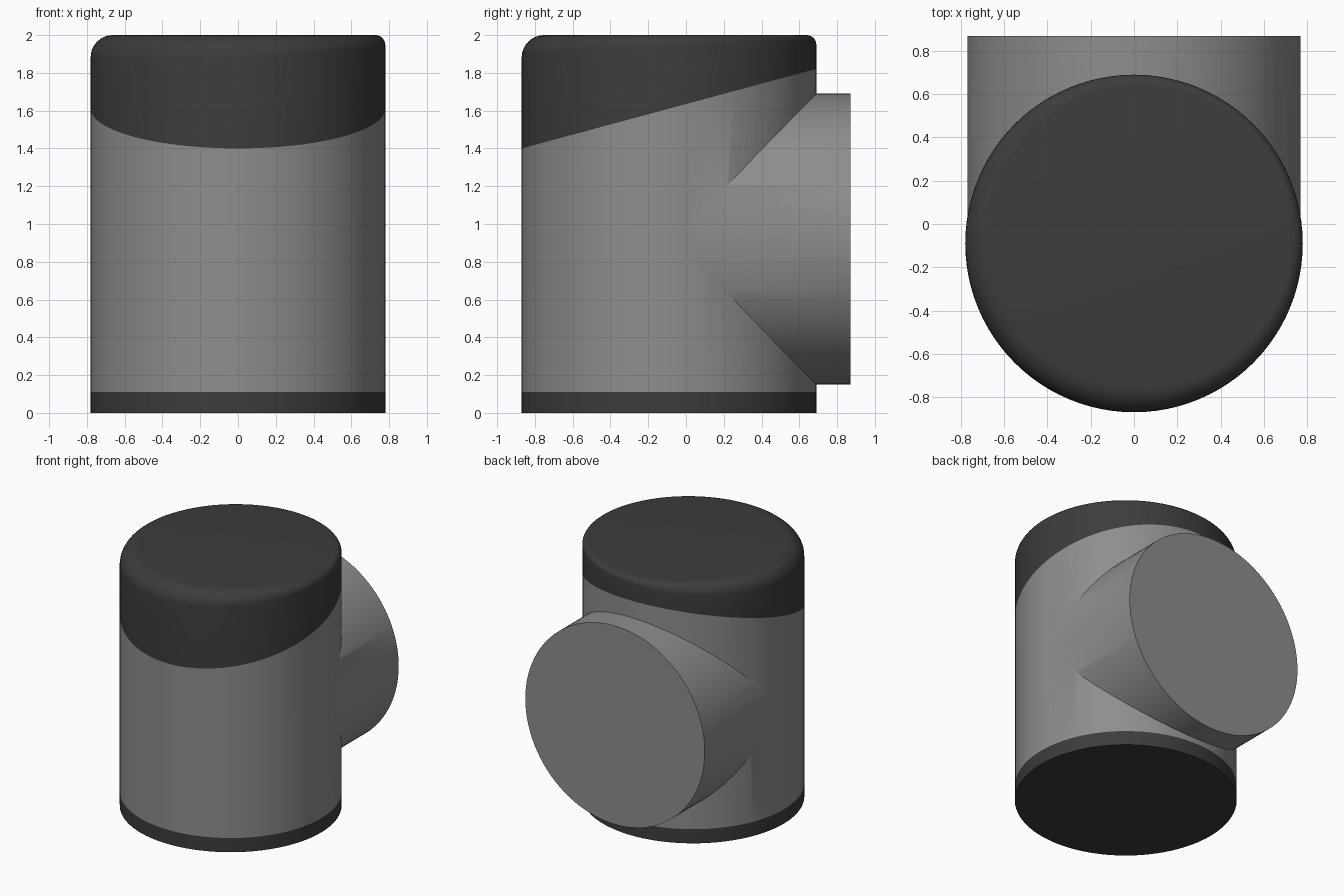
import bpy, bmesh, math
from mathutils import Matrix

old = bpy.data.objects.get("Cube")
if old:
    bpy.data.objects.remove(old, do_unlink=True)

SIDES = 96
RADIUS, CENTRE_Y = 0.78, -0.09
BASE_TOP, HEIGHT = 0.11, 2.0


def material(name, value):
    mat = bpy.data.materials.new(name)
    mat.use_nodes = True
    colour = (value, value, value, 1)
    mat.diffuse_color = colour
    mat.node_tree.nodes["Principled BSDF"].inputs["Base Color"].default_value = colour
    return mat


grey = material("mid grey", 0.27)
dark = material("dark grey", 0.045)


def slant(x, y):
    """Height of the sloping joint between body and lid."""
    return 1.4 + (y + 0.87) * 0.27


def loft(name, rings, mat, close_bottom=True, close_top=True):
    """Skin a stack of rings; each ring maps an angle to (x, y, z)."""
    bm = bmesh.new()
    loops = [[bm.verts.new(ring(math.tau * i / SIDES)) for i in range(SIDES)]
             for ring in rings]
    for low, high in zip(loops, loops[1:]):
        for i in range(SIDES):
            j = (i + 1) % SIDES
            bm.faces.new((low[i], low[j], high[j], high[i]))
    if close_bottom:
        bm.faces.new(loops[0][::-1])
    if close_top:
        bm.faces.new(loops[-1])
    mesh = bpy.data.meshes.new(name)
    bm.to_mesh(mesh)
    bm.free()
    mesh.materials.append(mat)
    obj = bpy.data.objects.new(name, mesh)
    bpy.context.collection.objects.link(obj)
    return obj


def ring(height, radius=RADIUS, y=CENTRE_Y):
    def point(a):
        px, py = radius * math.cos(a), y + radius * math.sin(a)
        return px, py, height(px, py) if callable(height) else height
    return point


def rounded(t):
    """Ring on the lid's rounded rim, which is softer at the front and one side."""
    def point(a):
        r = 0.085 - 0.032 * math.cos(a) - 0.034 * math.sin(a)
        radius = RADIUS - r * (1 - math.cos(t))
        return (radius * math.cos(a), CENTRE_Y + radius * math.sin(a),
                HEIGHT - r * (1 - math.sin(t)))
    return point


# Upright parts
base = loft("base_band", [ring(0), ring(BASE_TOP)], dark, close_top=False)
body = loft("body", [ring(BASE_TOP), ring(slant)], grey)
rim = [rounded(math.pi / 2 * k / 8) for k in range(9)]
lid = loft("lid", [ring(slant)] + rim, dark, close_bottom=False)

# Side branch, pointing backwards and merged into the body
branch = loft("branch", [ring(CENTRE_Y, 0.77, 0), ring(0.87, 0.77, 0)], grey)
branch.data.transform(Matrix.Translation((0, 0, 0.92)) @ Matrix.Rotation(-math.pi / 2, 4, "X"))
union = body.modifiers.new("join_branch", "BOOLEAN")
union.operation = "UNION"
union.solver = "EXACT"
union.object = branch
bpy.context.view_layer.objects.active = body
bpy.ops.object.modifier_apply(modifier=union.name)
bpy.data.objects.remove(branch, do_unlink=True)

# Smooth shading with crisp edges
bpy.ops.object.select_all(action="DESELECT")
for obj in (base, body, lid):
    obj.select_set(True)
bpy.context.view_layer.objects.active = body
bpy.ops.object.shade_smooth_by_angle(angle=math.radians(30))
